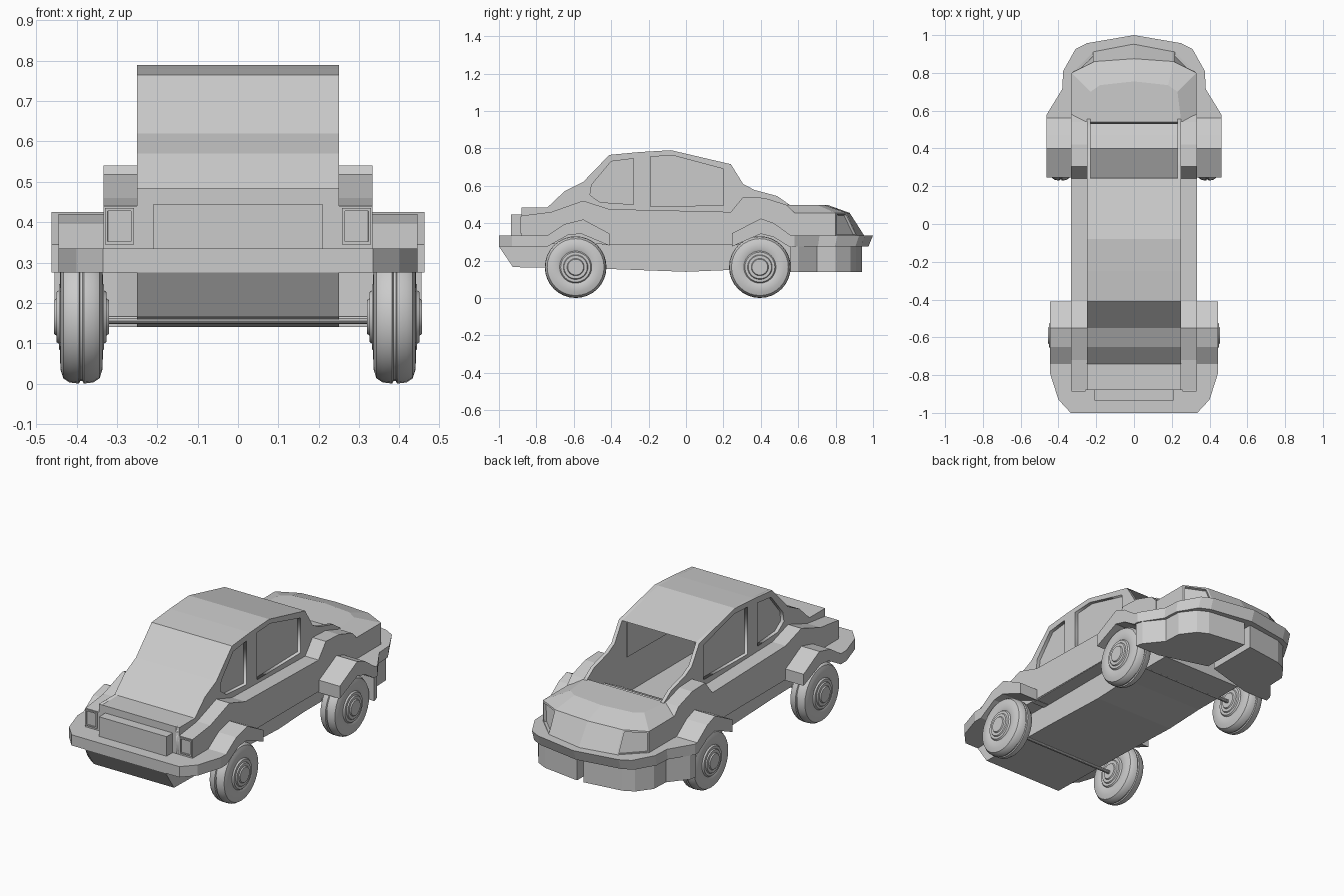
import bpy, bmesh
from math import radians, tau
from mathutils import Vector

if "Cube" in bpy.data.objects:
    bpy.data.objects.remove(bpy.data.objects["Cube"])


def finish(name, bm, smooth=False):
    bmesh.ops.recalc_face_normals(bm, faces=bm.faces[:])
    me = bpy.data.meshes.new(name)
    bm.to_mesh(me)
    bm.free()
    if smooth:
        for p in me.polygons:
            p.use_smooth = True
        me.set_sharp_from_angle(angle=radians(30))
    ob = bpy.data.objects.new(name, me)
    bpy.context.collection.objects.link(ob)
    return ob


def extrude(name, pts, vec):
    bm = bmesh.new()
    f = bm.faces.new([bm.verts.new(p) for p in pts])
    r = bmesh.ops.extrude_face_region(bm, geom=[f], use_keep_orig=True)
    bmesh.ops.translate(bm, vec=vec, verts=[v for v in r["geom"] if isinstance(v, bmesh.types.BMVert)])
    return finish(name, bm)


def side_prism(name, yz, x0, x1):
    return extrude(name, [(x0, y, z) for y, z in yz], (x1 - x0, 0, 0))


def rings(name, levels, recess=None):
    """Stack of horizontal polygons [(z, [(x, y)...])], capped top and bottom."""
    bm = bmesh.new()
    rows = [[bm.verts.new((x, y, z)) for x, y in pts] for z, pts in levels]
    n = len(rows[0])
    for a, b in zip(rows, rows[1:]):
        for i in range(n):
            bm.faces.new((a[i], a[(i + 1) % n], b[(i + 1) % n], b[i]))
    bm.faces.new(rows[0])
    bm.faces.new(rows[-1])
    bmesh.ops.recalc_face_normals(bm, faces=bm.faces[:])
    if recess:
        fs = [f for f in bm.faces if recess(f)]
        bmesh.ops.inset_individual(bm, faces=fs, thickness=0.013)
        bmesh.ops.inset_individual(bm, faces=fs, thickness=0.001, depth=-0.015)
    return finish(name, bm)


def mirrored(half):
    """Complete a right-hand outline with its left-hand copy."""
    return half + [(-x, y) for x, y in reversed(half) if x > 1e-6]


# Lower hull
side_prism("lower_body", [(-1, .275), (-.925, .165), (-.41, .155), (0, .14), (.24, .15),
                          (.56, .15), (.56, .29), (-1, .29)], -.25, .25)
side_prism("floor_pan", [(-.45, .282), (.28, .282), (.28, .292), (-.45, .292)], -.33, .33)

# Wheel arch slabs running across the car
side_prism("front_arch", [(-.76, .335), (-.74, .335), (-.65, .395), (-.55, .42), (-.41, .345),
                          (-.41, .28), (-.56, .343), (-.63, .337), (-.74, .275), (-.76, .275)], -.445, .445)
side_prism("rear_arch", [(.245, .345), (.4, .425), (.47, .40), (.56, .335), (.58, .335),
                         (.58, .275), (.55, .275), (.47, .325), (.40, .343), (.245, .275)], -.462, .462)

# Bumper bands
front = mirrored([(.445, -.75), (.445, -.79), (.40, -.93), (.335, -1)])
rings("front_bumper", [(.275, front), (.335, front)])
tail = [(.462, .56), (.462, .58), (.38, .714), (.375, .81), (.31, .926), (.25, .957), (0, 1)]
tail_low = [(x, .56 + (y - .56) * .945) for x, y in tail]
rings("rear_bumper", [(.275, mirrored(tail_low)), (.335, mirrored(tail))])
for s, side in ((1, "right"), (-1, "left")):
    low = [(.02, .64), (.30, .56), (.455, .56), (.445, .60), (.365, .70), (.36, .80), (.30, .88), (.24, .91), (.02, .94)]
    low = [(s * x, y) for x, y in low]
    rings("rear_valance_" + side, [(.14, low), (.28, low)])

# Tail section with recessed lamps
rings("rear_body", [
    (.33, mirrored([(.33, .53), (.33, .80), (.21, .915), (0, .955)])),
    (.455, mirrored([(.33, .53), (.33, .80), (.21, .86), (0, .875)])),
    (.498, mirrored([(.25, .54), (.23, .70), (.18, .735), (0, .755)]))],
    lambda f: f.normal.y > .3 and abs(f.calc_center_median().x) > .2 and f.calc_center_median().z < .44)

# Roof and windscreen sheet, open at the back
roof = [(-.88, .485), (-.74, .485), (-.65, .57), (-.55, .62), (-.41, .765),
        (-.25, .78), (-.08, .79), (.24, .715)]
bm = bmesh.new()
rows = [[bm.verts.new((x, y, z)) for x in (-.25, .25)] for y, z in [(-.88, .33)] + roof]
for a, b in zip(rows, rows[1:]):
    bm.faces.new((a[0], a[1], b[1], b[0]))
finish("roof_and_windscreen", bm)

# Cabin walls with window holes, panes and shoulder mouldings
outline = [(-.88, .29)] + roof + [(.305, .61), (.365, .578), (.487, .545), (.556, .497), (.58, .29)]
windows = [[(-.19, .755), (-.07, .762), (.20, .69), (.20, .495), (-.19, .49)],
           [(-.28, .745), (-.40, .73), (-.505, .605), (-.513, .55), (-.46, .512), (-.28, .50)]]
shoulder = [(-.88, .29), (-.88, .44), (-.72, .46), (-.55, .52), (-.41, .475), (.24, .46), (.305, .54),
            (.42, .535), (.54, .497), (.58, .455), (.58, .335), (.40, .345), (.245, .282), (-.41, .288)]
cu = bpy.data.curves.new("cabin_wall", "CURVE")
cu.dimensions = "2D"
cu.fill_mode = "BOTH"
cu.extrude = .01
for loop in [outline] + windows:
    sp = cu.splines.new("POLY")
    sp.points.add(len(loop) - 1)
    for p, (y, z) in zip(sp.points, loop):
        p.co = (y, z, 0, 1)
    sp.use_cyclic_u = True
tmp = bpy.data.objects.new("tmp", cu)
bpy.context.collection.objects.link(tmp)
bpy.context.view_layer.update()
wall_mesh = bpy.data.meshes.new_from_object(tmp.evaluated_get(bpy.context.evaluated_depsgraph_get()))
bpy.data.objects.remove(tmp)
for s, side in ((1, "right"), (-1, "left")):
    wall = bpy.data.objects.new("cabin_wall_" + side, wall_mesh)
    wall.location.x = s * .24
    wall.rotation_euler = (radians(90), 0, radians(90))
    bpy.context.collection.objects.link(wall)
    for w, label in zip(windows, ("rear", "front")):
        side_prism(f"{label}_window_{side}", w, s * .23, s * .225)
    side_prism("shoulder_" + side, shoulder, s * .249, s * .333)

# Grille and recessed headlamps
extrude("grille", [(x, -.935, z) for x, z in ((-.21, .33), (.21, .33), (.21, .445), (-.21, .445))], (0, .06, 0))
for s, side in ((1, "right"), (-1, "left")):
    bm = bmesh.new()
    f = bm.faces.new([bm.verts.new((s * x, -.886, z)) for x, z in ((.258, .345), (.33, .345), (.33, .435), (.258, .435))])
    r = bmesh.ops.extrude_face_region(bm, geom=[f], use_keep_orig=True)
    bmesh.ops.translate(bm, vec=(0, .02, 0), verts=[v for v in r["geom"] if isinstance(v, bmesh.types.BMVert)])
    bmesh.ops.recalc_face_normals(bm, faces=bm.faces[:])
    lens = [f for f in bm.faces if f.normal.y < -.9]
    bmesh.ops.inset_individual(bm, faces=lens, thickness=.01)
    bmesh.ops.inset_individual(bm, faces=lens, thickness=.001, depth=-.014)
    finish("headlamp_" + side, bm)


def lathe(name, prof, centre, steps=32):
    """Spin (x, radius) points about an axle parallel to x."""
    bm = bmesh.new()
    c = Vector(centre)
    vs = [bm.verts.new(c + Vector((x, 0, r))) for x, r in prof]
    es = [bm.edges.new(p) for p in zip(vs, vs[1:])]
    bmesh.ops.spin(bm, geom=vs + es, cent=c, axis=(1, 0, 0), angle=tau, steps=steps, use_merge=True)
    bmesh.ops.remove_doubles(bm, verts=bm.verts[:], dist=1e-5)
    return finish(name, bm, True)


# Wheels: half profile from hub centre to the tread groove, mirrored
half = [(.068, 0), (.068, .042), (.062, .046), (.062, .062), (.056, .066), (.056, .08), (.048, .086),
        (.053, .10), (.052, .13), (.045, .152), (.03, .162), (.006, .165), (.003, .159)]
tyre = half + [(-x, r) for x, r in reversed(half)]
for y, label in ((-.59, "front"), (.395, "rear")):
    for s, side in ((1, "right"), (-1, "left")):
        lathe(f"{label}_wheel_{side}", tyre, (s * .388, y, .165))
    lathe(label + "_axle", [(-.36, 0), (-.36, .01), (.36, .01), (.36, 0)], (0, y, .158), 10)
